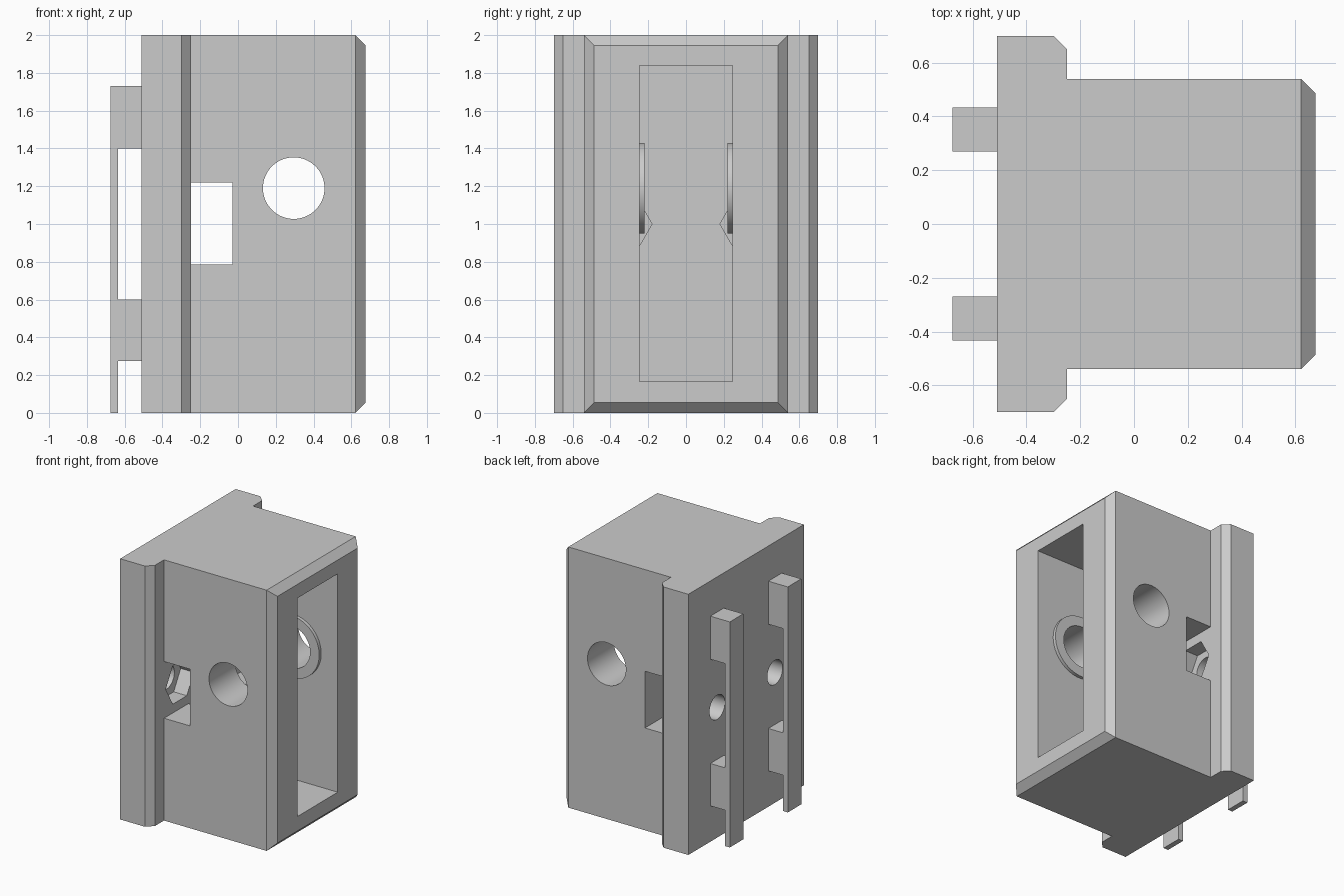
import bpy, bmesh, math
from mathutils import Vector

cube = bpy.data.objects.get("Cube")
if cube:
    bpy.data.objects.remove(cube, do_unlink=True)

grey = bpy.data.materials.new("plain grey")
grey.use_nodes = True
colour = (0.6, 0.6, 0.6, 1)
grey.diffuse_color = colour
grey.node_tree.nodes["Principled BSDF"].inputs["Base Color"].default_value = colour


def prism(name, points, axis, lo, hi, chamfer=0):
    """Extrude a 2D outline along an axis; points use the other two axes in order."""
    bm = bmesh.new()

    def place(p, d):
        co = list(p)
        co.insert("xyz".index(axis), d)
        return bm.verts.new(co)

    face = bm.faces.new([place(p, lo) for p in points])
    ext = bmesh.ops.extrude_face_region(bm, geom=[face])
    shift = Vector([hi - lo if a == axis else 0 for a in "xyz"])
    bmesh.ops.translate(bm, vec=shift, verts=[v for v in ext["geom"] if isinstance(v, bmesh.types.BMVert)])
    bmesh.ops.recalc_face_normals(bm, faces=bm.faces)
    if chamfer:
        # Chamfer the border of the +x end
        x_max = max(v.co.x for v in bm.verts)
        edges = [e for e in bm.edges if all(v.co.x > x_max - 0.001 for v in e.verts)]
        bmesh.ops.bevel(bm, geom=edges, offset=chamfer, segments=1, affect='EDGES')
    mesh = bpy.data.meshes.new(name)
    bm.to_mesh(mesh)
    bm.free()
    mesh.materials.append(grey)
    obj = bpy.data.objects.new(name, mesh)
    bpy.context.collection.objects.link(obj)
    return obj


def rect(a0, a1, b0, b1):
    return [(a0, b0), (a1, b0), (a1, b1), (a0, b1)]


def circle(a, b, r, n=64):
    return [(a + r * math.cos(i * math.tau / n), b + r * math.sin(i * math.tau / n)) for i in range(n)]


def combine(target, tool, operation):
    mod = target.modifiers.new(operation.lower(), 'BOOLEAN')
    mod.operation, mod.solver, mod.object = operation, 'EXACT', tool
    bpy.context.view_layer.objects.active = target
    bpy.ops.object.modifier_apply(modifier=mod.name)
    bpy.data.objects.remove(tool, do_unlink=True)


# Block with a wide chamfered flange at the back end
half = [(0.675, 0.54), (-0.25, 0.54), (-0.25, 0.65), (-0.30, 0.70), (-0.51, 0.70)]
outline = half + [(x, -y) for x, y in reversed(half)]
body = prism("housing", outline, 'z', 0, 2, chamfer=0.054)

# Long pocket and the side window
floor = -0.249
combine(body, prism("pocket_cutter", rect(-0.245, 0.245, 0.165, 1.84), 'x', floor, 0.9), 'DIFFERENCE')
combine(body, prism("window_cutter", rect(floor, -0.03, 0.785, 1.22), 'y', -0.9, 0.9), 'DIFFERENCE')

# Raised washers inside the pocket, then the cross bore
for s in (-1, 1):
    combine(body, prism("washer", circle(0.295, 1.19, 0.24), 'y', s * 0.22, s * 0.3), 'UNION')
combine(body, prism("bore_cutter", circle(0.295, 1.19, 0.163), 'y', -0.9, 0.9), 'DIFFERENCE')

# Hexagonal nut recesses and bolt holes through the flange
for s in (-1, 1):
    combine(body, prism("nut_cutter", circle(s * 0.35, 1, 0.17, 6), 'x', -0.36, -0.2), 'DIFFERENCE')
    combine(body, prism("bolt_cutter", circle(s * 0.35, 1, 0.093, 48), 'x', -0.6, -0.3), 'DIFFERENCE')

# Hanging clips: a thin strip on two standoff blocks
clip = [(-0.675, 0), (-0.635, 0), (-0.635, 0.275), (-0.51, 0.275), (-0.51, 0.6),
        (-0.635, 0.6), (-0.635, 1.4), (-0.51, 1.4), (-0.51, 1.73), (-0.675, 1.73)]
for s, side in ((-1, "right"), (1, "left")):
    prism(side + "_clip", clip, 'y', s * 0.27, s * 0.433)

# Smooth the round bores, keep the corners sharp
bpy.ops.object.select_all(action='DESELECT')
body.select_set(True)
bpy.context.view_layer.objects.active = body
bpy.ops.object.shade_smooth_by_angle(angle=math.radians(30))
